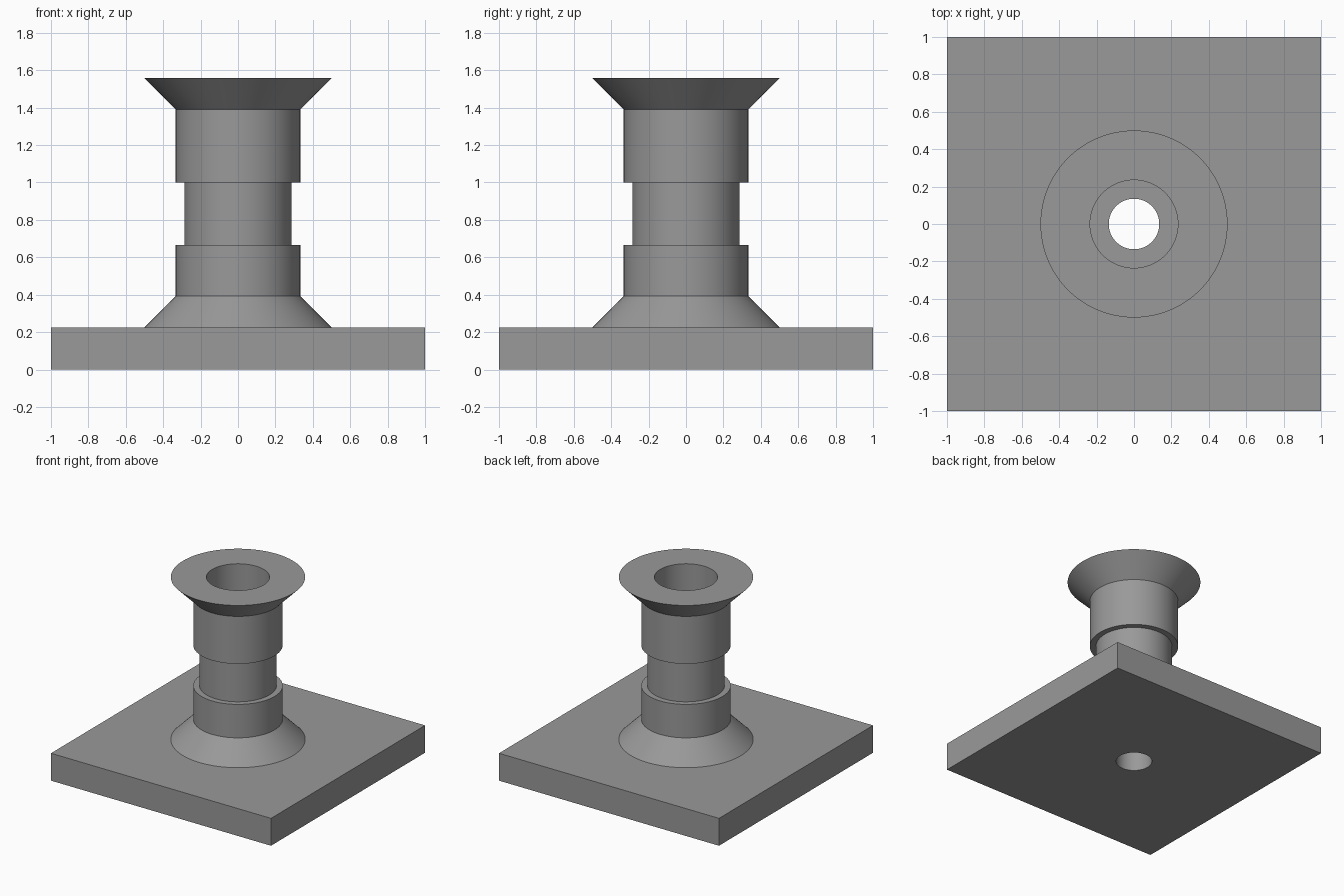
import bpy, math

if "Cube" in bpy.data.objects:
    bpy.data.objects.remove(bpy.data.objects["Cube"])

SEGMENTS = 96

grey = bpy.data.materials.new("grey")
grey.diffuse_color = (0.32, 0.32, 0.32, 1)
grey.use_nodes = True
grey.node_tree.nodes["Principled BSDF"].inputs["Base Color"].default_value = grey.diffuse_color


def lathe(name, profile):
    """Solid of revolution about z from (radius, height) points, capped at both ends."""
    verts, faces = [], []
    for r, z in profile:
        for i in range(SEGMENTS):
            a = 2 * math.pi * i / SEGMENTS
            verts.append((r * math.cos(a), r * math.sin(a), z))
    for k in range(len(profile) - 1):
        for i in range(SEGMENTS):
            j = (i + 1) % SEGMENTS
            lo, hi = k * SEGMENTS, (k + 1) * SEGMENTS
            faces.append((lo + i, lo + j, hi + j, hi + i))
    top = (len(profile) - 1) * SEGMENTS
    faces.append(tuple(reversed(range(SEGMENTS))))
    faces.append(tuple(range(top, top + SEGMENTS)))
    mesh = bpy.data.meshes.new(name)
    mesh.from_pydata(verts, [], faces)
    mesh.materials.append(grey)
    obj = bpy.data.objects.new(name, mesh)
    bpy.context.collection.objects.link(obj)
    return obj


def combine(target, tool, operation):
    """Apply a boolean and discard the tool."""
    mod = target.modifiers.new(operation.lower(), 'BOOLEAN')
    mod.operation, mod.object, mod.solver = operation, tool, 'EXACT'
    bpy.context.view_layer.objects.active = target
    bpy.ops.object.modifier_apply(modifier=mod.name)
    bpy.data.objects.remove(tool)


# Square base plate
bpy.ops.mesh.primitive_cube_add(size=1, location=(0, 0, 0.1125))
mount = bpy.context.object
mount.name = "flanged_mount"
mount.scale = (2, 2, 0.225)
bpy.ops.object.transform_apply(location=True, scale=True)
mount.data.materials.append(grey)

# Spool: foot cone, lower collar, waist, upper collar, flared rim
spool = lathe("spool", [(0.5, 0.1), (0.5, 0.225), (0.333, 0.392), (0.333, 0.667),
                        (0.287, 0.667), (0.287, 1.0), (0.333, 1.0),
                        (0.333, 1.39), (0.5, 1.558)])
combine(mount, spool, 'UNION')

# Stepped bore: narrow through the plate, wide through the spool
bore = lathe("bore", [(0.135, -0.1), (0.135, 0.225), (0.235, 0.225), (0.235, 1.7)])
combine(mount, bore, 'DIFFERENCE')

bpy.ops.object.select_all(action='DESELECT')
mount.select_set(True)
bpy.context.view_layer.objects.active = mount
bpy.ops.object.shade_smooth_by_angle(angle=math.radians(30))
